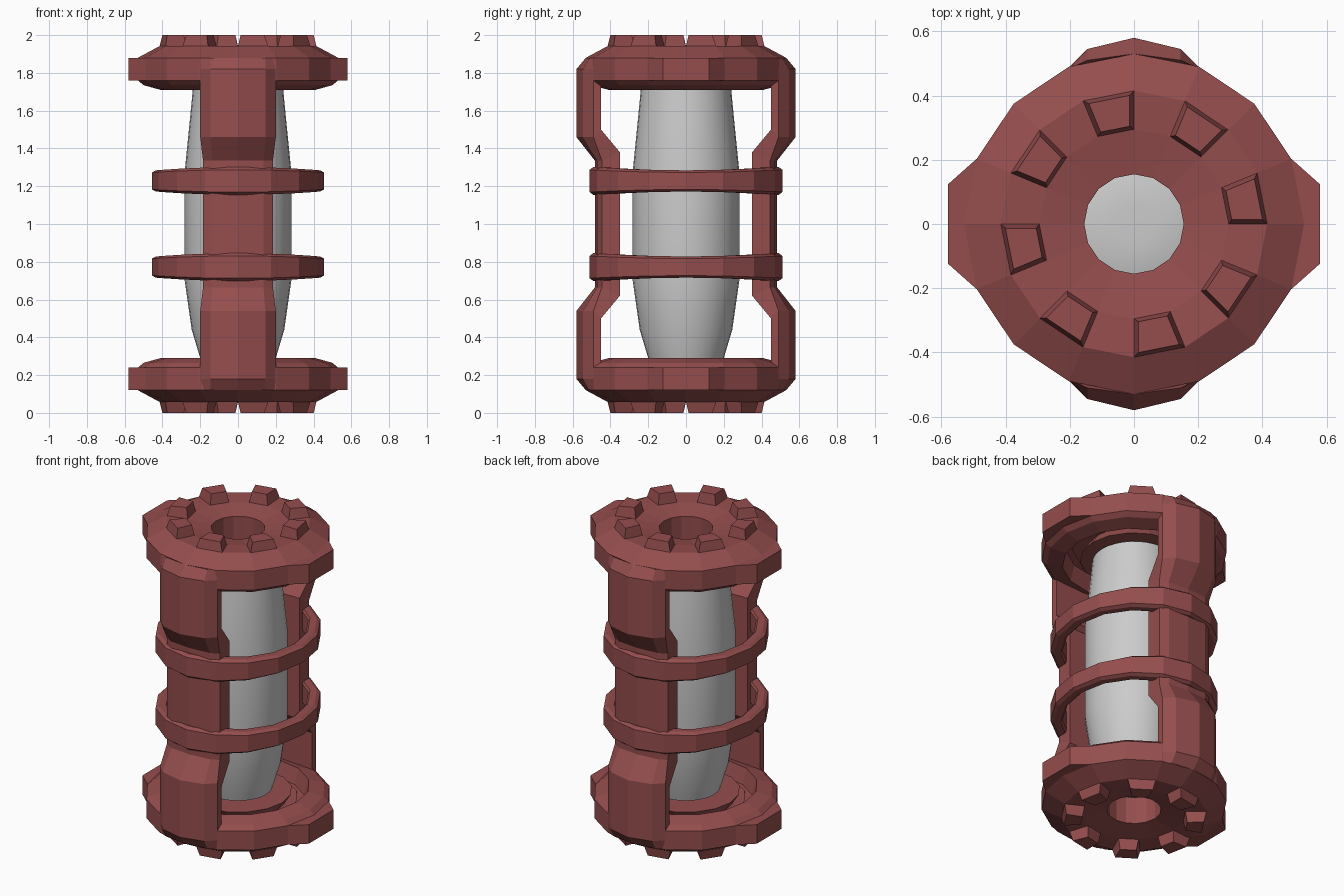
import bpy, bmesh, math
from mathutils import Vector

if "Cube" in bpy.data.objects:
    bpy.data.objects.remove(bpy.data.objects["Cube"])

N = 16
red = bpy.data.materials.new("red_shell")
red.diffuse_color = (0.30, 0.075, 0.075, 1)
red.use_nodes = True
red.node_tree.nodes["Principled BSDF"].inputs["Base Color"].default_value = red.diffuse_color


def finish(name, bm, mirror=(False, False, False), thick=0, mat=red, recalc=True):
    """Make an object centred at z = 1, optionally solidified and mirrored."""
    if recalc:
        bmesh.ops.recalc_face_normals(bm, faces=bm.faces)
    me = bpy.data.meshes.new(name)
    bm.to_mesh(me)
    bm.free()
    ob = bpy.data.objects.new(name, me)
    bpy.context.collection.objects.link(ob)
    ob.location.z = 1
    if mat:
        me.materials.append(mat)
    if thick:
        s = ob.modifiers.new("thickness", 'SOLIDIFY')
        s.thickness, s.offset = thick, -1
    if any(mirror):
        m = ob.modifiers.new("mirror", 'MIRROR')
        m.use_axis = mirror
        m.use_mirror_merge = False
    return ob


def lathe_rows(bm, prof, n):
    return [[bm.verts.new((r * math.cos(2 * math.pi * j / n),
                           r * math.sin(2 * math.pi * j / n), z))
             for j in range(n)] for r, z in prof]


def bridge(bm, a, b, closed=True):
    """Quads between two equal rows of vertices."""
    n = len(a)
    for j in range(n if closed else n - 1):
        k = (j + 1) % n
        bm.faces.new((a[j], b[j], b[k], a[k]))


# End caps: a turned sheet with every other top face raised as a tooth
bm = bmesh.new()
rows = lathe_rows(bm, [(.155, .74), (.155, .91), (.295, .935), (.415, .942),
                       (.53, .88), (.53, .76), (.5, .735), (.41, .71)], N)
for i in range(len(rows) - 1):
    for j in range(N):
        k = (j + 1) % N
        q = [rows[i][j], rows[i + 1][j], rows[i + 1][k], rows[i][k]]
        if i == 2 and j % 2 == 0:
            c = sum((v.co for v in q), Vector()) / 4
            t = []
            for v in q:
                p = c + (v.co - c) * .8
                t.append(bm.verts.new((p.x, p.y, 1.0)))
            bm.faces.new(t)
            bridge(bm, t, q)
        else:
            bm.faces.new(q)
finish("end_caps", bm, (False, False, True), .155, recalc=False)

# Side lugs on the caps
bm = bmesh.new()
outline = [(.43, -.18), (.49, -.203), (.58, -.123), (.58, .123), (.49, .203), (.43, .18)]
lo, hi = ([bm.verts.new((x, y, z)) for x, y in outline] for z in (.76, .88))
bm.faces.new(lo)
bm.faces.new(hi)
bridge(bm, lo, hi)
finish("side_lugs", bm, (True, False, True))

# Front and back struts: flat inside, faceted outside, set in at the middle
bm = bmesh.new()
wide = [(-.2, .49), (-.145, .545), (0, .58), (.145, .545), (.2, .49)]
top = [(-.2, .485), (-.145, .51), (0, .53), (.145, .51), (.2, .485)]
slim = [(-.185, .445), (-.135, .47), (0, .482), (.135, .47), (.185, .445)]
# outer section, outer height, inner depth, inner height
half = [(top, .88, .45, .75), (wide, .82, .45, .74),
        (wide, .46, .45, .50), (slim, .335, .35, .38)]
path = half + [(s, -z, y, -w) for s, z, y, w in reversed(half)]
loops = []
for sec, z, y, w in path:
    pts = [(px, -py, z) for px, py in sec]
    x = sec[-1][0]
    pts += [(x, -y, w), (-x, -y, w)]
    loops.append([bm.verts.new(p) for p in pts])
for a, b in zip(loops, loops[1:]):
    bridge(bm, a, b)
bm.faces.new(loops[0])
bm.faces.new(loops[-1])
finish("struts", bm, (False, True, False))

# Two hoops around the middle, slightly oval and taller over the struts
bm = bmesh.new()
hoop = [(0, -.8), (0, .8), (-.02, 1), (-.06, 1), (-.07, .85), (-.07, -.85), (-.06, -1), (-.02, -1)]
loops = []
for j in range(N):
    a = 2 * math.pi * j / N
    c, s = math.cos(a), math.sin(a)
    h = .056 + .018 * s * s
    loops.append([bm.verts.new(((.455 + d) * c, (.51 + d) * s, .228 + h * z)) for d, z in hoop])
for j in range(N):
    bridge(bm, loops[j], loops[(j + 1) % N])
finish("hoops", bm, (False, False, True))

# Grey inner canister
bm = bmesh.new()
rows = lathe_rows(bm, [(.06, .755), (.2, .75), (.238, .725), (.254, .56), (.282, .28),
                       (.282, -.3), (.245, -.56), (.197, -.72), (.06, -.74)], 32)
for a, b in zip(rows, rows[1:]):
    bridge(bm, a, b)
bm.faces.new(rows[0])
bm.faces.new(rows[-1])
can = finish("canister", bm, mat=None)
bpy.context.view_layer.objects.active = can
can.select_set(True)
bpy.ops.object.shade_smooth_by_angle(angle=math.radians(40))
